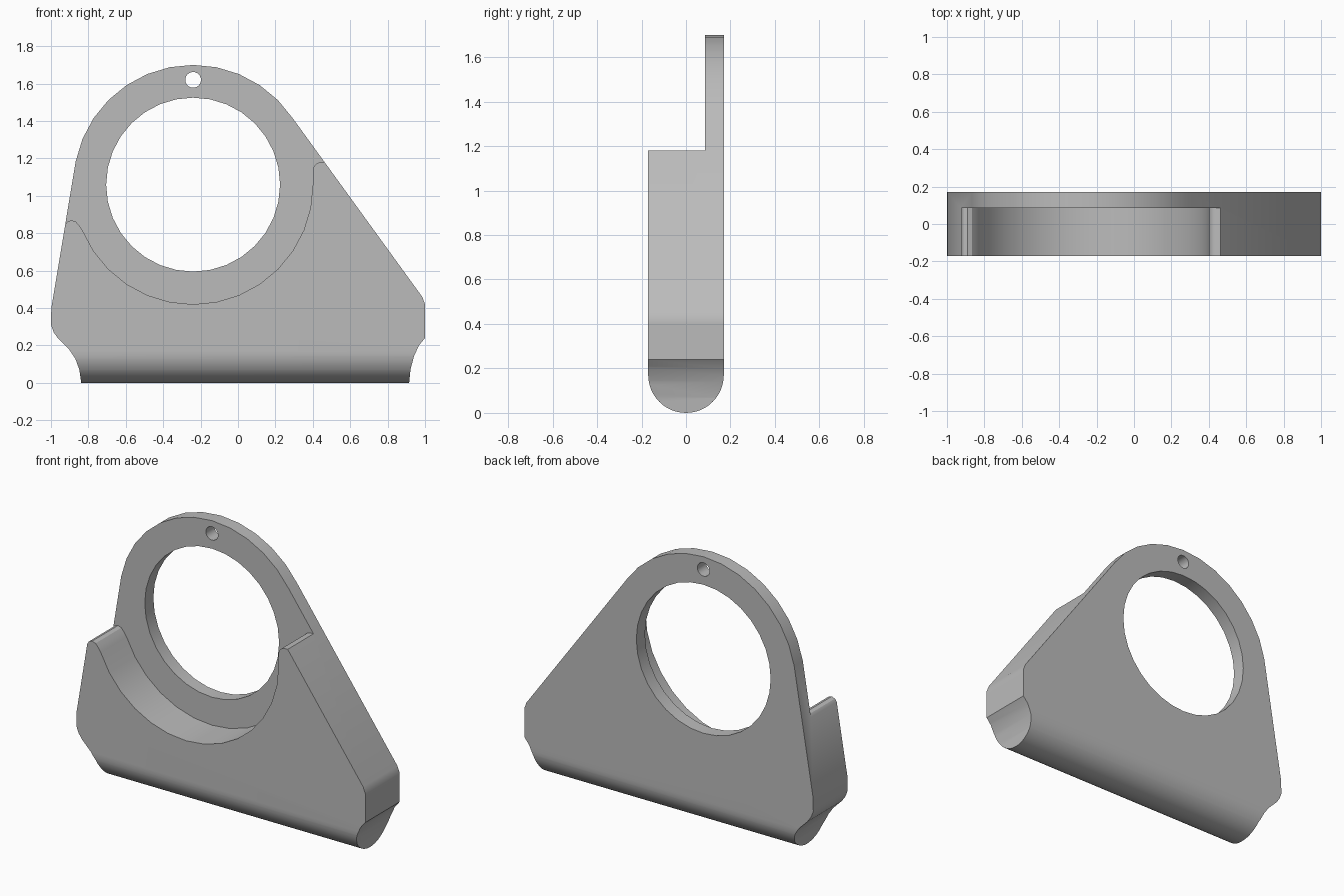
import bpy, bmesh, math

if "Cube" in bpy.data.objects:
    bpy.data.objects.remove(bpy.data.objects["Cube"])

HALF = 0.17           # half the thickness
STEP = 0.085          # front of the thin plate
CX, CZ = -0.24, 1.06  # centre of the ring
RING = 0.64

grey = bpy.data.materials.new("plain grey")
grey.use_nodes = True
grey.diffuse_color = (0.5, 0.5, 0.5, 1)
grey.node_tree.nodes["Principled BSDF"].inputs["Base Color"].default_value = (0.5, 0.5, 0.5, 1)


def circle(x, z, r, n, first=0, last=None):
    last = n - 1 if last is None else last
    return [(x + r * math.cos(math.tau * k / n), z + r * math.sin(math.tau * k / n))
            for k in range(first, last + 1)]


def prism(name, points, depth):
    """Extrude a closed profile of 3D points along a depth vector."""
    bm = bmesh.new()
    face = bm.faces.new([bm.verts.new(p) for p in points])
    moved = bmesh.ops.extrude_face_region(bm, geom=[face])["geom"]
    bmesh.ops.translate(bm, vec=depth, verts=[v for v in moved if isinstance(v, bmesh.types.BMVert)])
    bmesh.ops.recalc_face_normals(bm, faces=bm.faces)
    mesh = bpy.data.meshes.new(name)
    bm.to_mesh(mesh)
    bm.free()
    mesh.materials.append(grey)
    obj = bpy.data.objects.new(name, mesh)
    bpy.context.collection.objects.link(obj)
    return obj


def front_prism(name, profile, y0, y1):
    return prism(name, [(x, y0, z) for x, z in profile], (0, y1 - y0, 0))


def combine(target, tool, operation):
    mod = target.modifiers.new(tool.name, "BOOLEAN")
    mod.operation, mod.object, mod.solver = operation, tool, "EXACT"
    bpy.context.view_layer.objects.active = target
    bpy.ops.object.modifier_apply(modifier=mod.name)
    bpy.data.objects.remove(tool)


# Silhouette, from the lower right up over the ring and down the left
right_edge = [(0.915, -0.1), (0.915, 0), (0.922, 0.07), (0.94, 0.14), (0.967, 0.2),
              (1, 0.24), (1, 0.42), (0.985, 0.46)]
left_edge = [(-0.998, 0.4), (-1, 0.31), (-0.985, 0.27), (-0.96, 0.235), (-0.9, 0.175),
             (-0.87, 0.13), (-0.848, 0.07), (-0.838, 0), (-0.838, -0.1)]
outline = right_edge + circle(CX, CZ, RING, 32, 3, 15) + left_edge
body = front_prism("bracket_body", outline, -HALF, HALF)

# Rounded bottom edge
section = circle(0, HALF, HALF, 48, 24, 48)
section = [(-0.3, 2), (-0.3, 0.4), (-HALF, 0.4)] + section + [(HALF, 0.4), (0.3, 0.4), (0.3, 2)]
combine(body, prism("bottom_round", [(-1.5, y, z) for y, z in section], (3, 0, 0)), "INTERSECT")

# Front recess with rounded tips on both sides
left_tip = [(-1.3, 0.83), (-0.925, 0.845), (-0.912, 0.862), (-0.89, 0.87),
            (-0.867, 0.862), (-0.85, 0.842)]
right_tip = [(0.4, 1.14), (0.407, 1.16), (0.42, 1.173), (0.44, 1.18), (1.3, 1.18)]
recess = left_tip + circle(CX, CZ, RING, 32, 18, 32) + right_tip + [(1.3, 2), (-1.3, 2)]
combine(body, front_prism("recess", recess, -0.4, STEP), "DIFFERENCE")

# Large bore and small pin hole
combine(body, front_prism("bore", circle(CX, CZ, 0.465, 32), -0.4, 0.4), "DIFFERENCE")
combine(body, front_prism("pin_hole", circle(CX, 1.62, 0.042, 24), -0.4, 0.4), "DIFFERENCE")

bpy.ops.object.select_all(action="DESELECT")
body.select_set(True)
bpy.context.view_layer.objects.active = body
bpy.ops.object.shade_smooth_by_angle(angle=math.radians(30))
